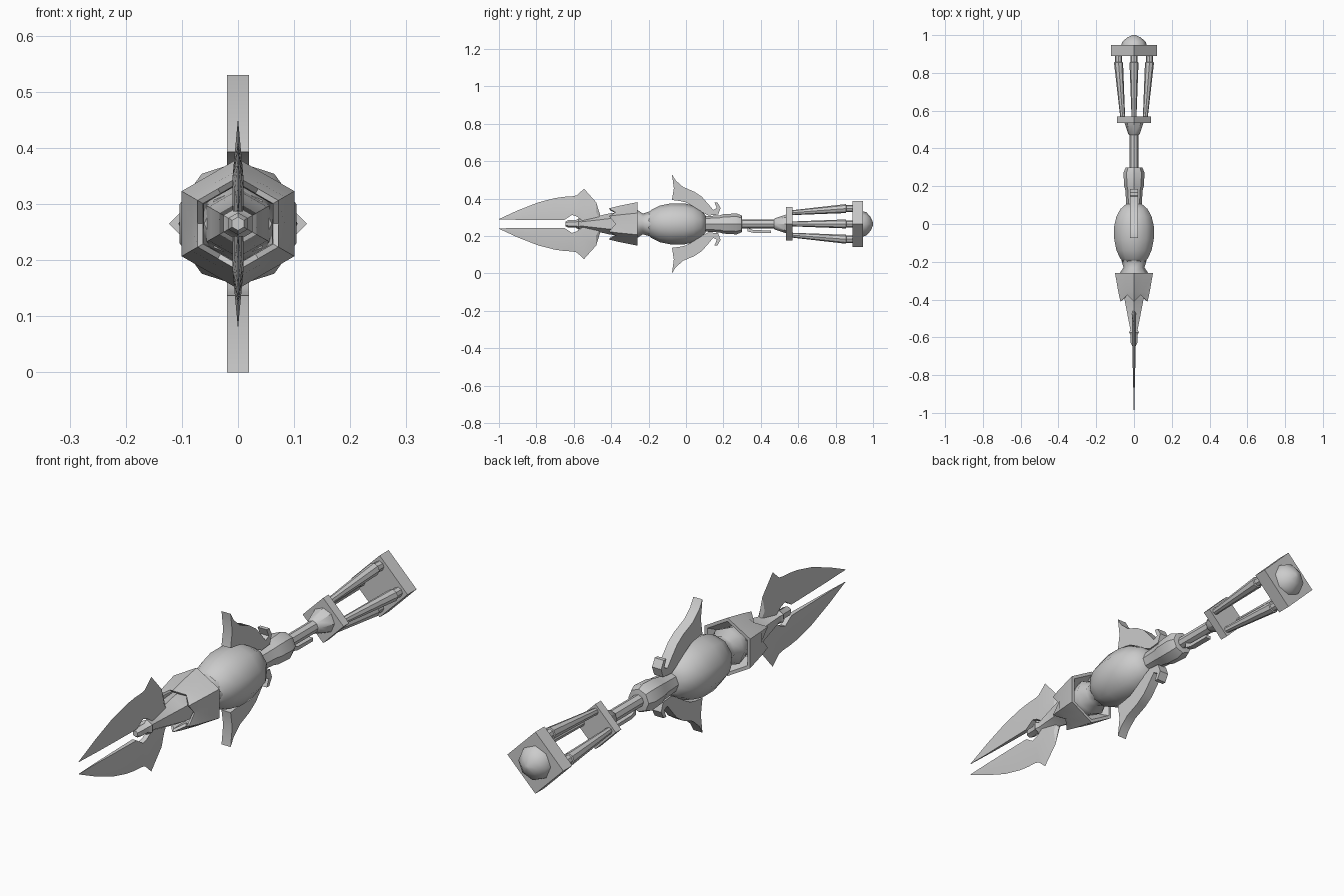
import bpy, bmesh, math
from mathutils import Vector

if "Cube" in bpy.data.objects:
    bpy.data.objects.remove(bpy.data.objects["Cube"])

ZC = 0.265  # height of the long axis
steel = bpy.data.materials.new("steel_grey")
steel.diffuse_color = (0.6, 0.6, 0.6, 1)
steel.use_nodes = True
steel.node_tree.nodes["Principled BSDF"].inputs["Base Color"].default_value = steel.diffuse_color


def finish(name, bm, angle=35):
    bmesh.ops.remove_doubles(bm, verts=bm.verts, dist=1e-5)
    bmesh.ops.recalc_face_normals(bm, faces=bm.faces)
    me = bpy.data.meshes.new(name)
    bm.to_mesh(me)
    bm.free()
    me.materials.append(steel)
    ob = bpy.data.objects.new(name, me)
    bpy.context.collection.objects.link(ob)
    bpy.ops.object.select_all(action='DESELECT')
    ob.select_set(True)
    bpy.context.view_layer.objects.active = ob
    if angle:
        bpy.ops.object.shade_smooth_by_angle(angle=math.radians(angle))
    return ob


def skin(bm, rings, caps=True, loop=False):
    """Join rings of points with quads."""
    vs = [[bm.verts.new(p) for p in r] for r in rings]
    pairs = list(zip(vs, vs[1:])) + ([(vs[-1], vs[0])] if loop else [])
    n = len(vs[0])
    for a, b in pairs:
        for i in range(n):
            j = (i + 1) % n
            bm.faces.new((a[i], a[j], b[j], b[i]))
    if caps and not loop:
        bm.faces.new(vs[0])
        bm.faces.new(vs[-1])


def ring(y, r, n, cx=0, cz=0, zig=0):
    """Ring about the long axis, first corner pointing up."""
    return [Vector((cx + r * math.sin(2 * math.pi * i / n),
                    y + (zig if i % 2 else 0),
                    ZC + cz + r * math.cos(2 * math.pi * i / n))) for i in range(n)]


def turned(name, profile, n, angle=35):
    bm = bmesh.new()
    skin(bm, [ring(y, r, n) for y, r in profile])
    return finish(name, bm, angle)


# Spear socket, neck, ball, grip and tail
turned("spike", [(-.645, .012), (-.63, .02), (-.59, .02), (-.575, .03), (-.56, .022),
                 (-.41, .056), (-.38, .06), (-.30, .065)], 6, 50)
turned("neck", [(-.32, .06), (-.26, .075), (-.23, .055), (-.19, .068)], 8, 50)
turned("ball", [(-.205, .055), (-.185, .075), (-.14, .098), (-.08, .11), (-.01, .11),
                (.04, .098), (.08, .075), (.105, .045)], 10, 60)
turned("grip", [(.08, .04), (.12, .042), (.18, .046), (.2, .052), (.27, .056),
                (.298, .045), (.3, .03)], 8, 40)
turned("shaft", [(.29, .024), (.47, .024), (.475, .03), (.54, .052)], 8)
turned("front_block", [(.535, .09), (.57, .09)], 4, 0)
turned("rear_block", [(.89, .123), (.947, .123)], 4, 0)
turned("end_dome", [(.945, .068), (.965, .062), (.988, .035), (1.0, .008)], 8, 60)


# Hollow hexagonal collar with a notched front rim
def hexring(y, r, zig=0):
    c = ring(y, r, 6)
    pts = []
    for i in range(6):
        mid = (c[i] + c[(i + 1) % 6]) / 2
        mid.y += zig
        pts += [c[i], mid]
    return pts


bm = bmesh.new()
skin(bm, [hexring(-.412, .083, .035), hexring(-.36, .096), hexring(-.26, .116),
          hexring(-.26, .102), hexring(-.30, .07), hexring(-.36, .07),
          hexring(-.405, .072, .035)], loop=True)
finish("collar", bm, 25)

# Cage rods between the two blocks, each with a wider cap
for i in range(4):
    dx, dz = math.sin(i * math.pi / 2), math.cos(i * math.pi / 2)
    bm = bmesh.new()
    skin(bm, [ring(y, r, 8, dx * o, dz * o) for y, o, r in
              [(.565, .06, .013), (.855, .082, .024), (.857, .082, .019), (.895, .082, .019)]])
    finish("cage_rod", bm)

# Small lever under the shaft
bm = bmesh.new()
skin(bm, [[(x, y, z) for x, z in ((-.012, z0), (.012, z0), (.012, z1), (-.012, z1))]
          for y, z0, z1 in ((.33, .225, .245), (.36, .217, .232), (.455, .217, .23))])
finish("lever", bm, 0)

# Paired blades: stations of y, inner, middle and outer height above the axis
BLADE = [(-1.0, .024, .025, .026, .001), (-.90, .022, .045, .072, .003),
         (-.79, .022, .06, .115, .006), (-.70, .022, .07, .138, .008),
         (-.65, .022, .075, .145, .009), (-.61, .048, .08, .147, .01),
         (-.585, .04, .08, .152, .01), (-.545, .012, .08, .188, .01),
         (-.48, .0, .06, .115, .01), (-.455, .0, .02, .035, .008)]
# Curled wings: side outline as y and height above the axis
WING = [(-.075, .265), (-.055, .232), (-.015, .197), (.045, .172), (.085, .145),
        (.12, .105), (.145, .075), (.165, .085), (.152, .115), (.168, .115),
        (.185, .085), (.172, .05), (.12, .045), (.08, .065), (.045, .09),
        (.0, .115), (-.03, .122), (-.075, .128), (-.065, .19)]

for side, label in ((1, "upper"), (-1, "lower")):
    bm = bmesh.new()
    skin(bm, [[(t, y, ZC + side * a), (t, y, ZC + side * b), (0, y, ZC + side * c),
               (-t, y, ZC + side * b), (-t, y, ZC + side * a)] for y, a, b, c, t in BLADE])
    finish(label + "_blade", bm, 25)

    bm = bmesh.new()
    skin(bm, [[(x, y, ZC + side * h) for y, h in WING] for x in (-.02, .02)])
    finish(label + "_wing", bm, 40)
